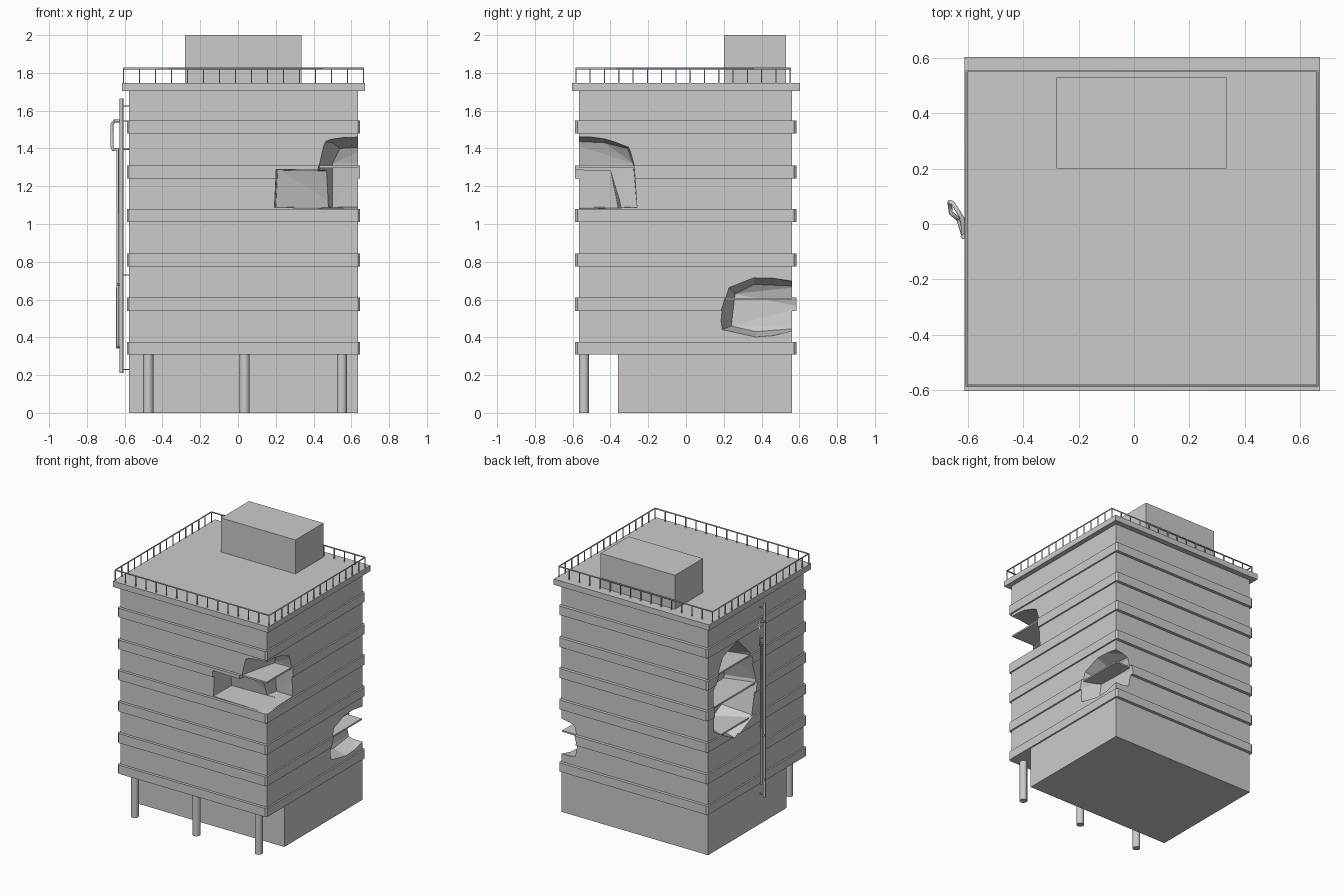
import bpy, bmesh

if "Cube" in bpy.data.objects:
    bpy.data.objects.remove(bpy.data.objects["Cube"])

X0, X1, Y0, Y1 = -0.577, 0.635, -0.566, 0.562   # main wall footprint


def add_mesh(name, bm):
    bmesh.ops.recalc_face_normals(bm, faces=bm.faces)
    me = bpy.data.meshes.new(name)
    bm.to_mesh(me)
    bm.free()
    ob = bpy.data.objects.new(name, me)
    bpy.context.collection.objects.link(ob)
    return ob


def box(name, x0, x1, y0, y1, z0, z1):
    bm = bmesh.new()
    bmesh.ops.create_cube(bm, size=1)
    for v in bm.verts:
        v.co = (x0 + (v.co.x + .5) * (x1 - x0), y0 + (v.co.y + .5) * (y1 - y0),
                z0 + (v.co.z + .5) * (z1 - z0))
    return add_mesh(name, bm)


def tube(name, pts, r, res=2, cyclic=False):
    cu = bpy.data.curves.new(name, 'CURVE')
    cu.dimensions = '3D'
    cu.bevel_depth = r
    cu.bevel_resolution = res
    cu.use_fill_caps = True
    sp = cu.splines.new('POLY')
    sp.points.add(len(pts) - 1)
    for p, co in zip(sp.points, pts):
        p.co = (*co, 1)
    sp.use_cyclic_u = cyclic
    ob = bpy.data.objects.new(name, cu)
    bpy.context.collection.objects.link(ob)
    return ob


def hull(name, pts):
    bm = bmesh.new()
    for p in pts:
        bm.verts.new(p)
    res = bmesh.ops.convex_hull(bm, input=bm.verts)
    loose = {g for g in res['geom_interior'] + res['geom_unused'] if isinstance(g, bmesh.types.BMVert)}
    bmesh.ops.delete(bm, geom=list(loose), context='VERTS')
    ob = add_mesh(name, bm)
    ob.hide_render = True
    return ob


# Tower walls: stacked rings that step out at each floor band (corners chamfered)
def ring(bm, z, o, c):
    a, b, d, e = X0 - o, X1 + o, Y0 - o * 1.8, Y1 + o * 2
    pts = [(a + c, d), (b - c, d), (b, d + c), (b, e - c),
           (b - c, e), (a + c, e), (a, e - c), (a, d + c)]
    return [bm.verts.new((x, y, z)) for x, y in pts]


bands = [(.31, .375), (.54, .61), (.775, .845), (1.01, 1.08), (1.24, 1.31), (1.48, 1.547)]
bm = bmesh.new()
rings = []
for z0, z1 in bands:
    if z0 > .4:
        rings.append(ring(bm, z0, 0, 0))
    rings += [ring(bm, z0, .0115, .012), ring(bm, z1, .0115, .012), ring(bm, z1, 0, 0)]
rings.append(ring(bm, 1.703, 0, 0))
for r, s in zip(rings, rings[1:]):
    for i in range(8):
        j = (i + 1) % 8
        bm.faces.new((r[i], r[j], s[j], s[i]))
bm.faces.new(rings[0])
bm.faces.new(rings[-1])
bmesh.ops.remove_doubles(bm, verts=bm.verts, dist=.0005)
tower = add_mesh("tower_walls", bm)

# Broken openings, carved with faceted hulls
corner = hull("cut_corner", [(x, y, z) for x, y, z in [
    (.40, -.65, 1.082), (.7, -.65, 1.075), (.7, -.26, 1.088), (.50, -.26, 1.09),
    (.41, -.65, 1.31), (.50, -.28, 1.32), (.7, -.275, 1.32),
    (.44, -.65, 1.44), (.48, -.65, 1.458), (.7, -.65, 1.46), (.7, -.43, 1.46),
    (.7, -.30, 1.41), (.54, -.31, 1.40), (.50, -.43, 1.43)]])
recess = hull("cut_recess", [
    (.19, -.65, 1.087), (.20, -.65, 1.29), (.55, -.65, 1.285), (.55, -.65, 1.08),
    (.20, -.36, 1.09), (.21, -.40, 1.285), (.55, -.40, 1.28), (.55, -.34, 1.085)])
back = hull("cut_back_corner", [
    (.7, .165, .43), (.7, .155, .50), (.7, .21, .68), (.7, .36, .74), (.7, .62, .70),
    (.7, .62, .45), (.7, .37, .385), (.52, .24, .46), (.51, .26, .63), (.54, .36, .68),
    (.53, .62, .67), (.50, .62, .56), (.52, .62, .45), (.53, .37, .43)])
outline = [(.51, .88), (.25, .74), (.03, .84), (-.02, 1.1), (.06, 1.34), (.21, 1.49), (.40, 1.43), (.52, 1.2)]
side = hull("cut_left_side", [(-.65, y, z) for y, z in outline] +
            [(-.36, .25 + (y - .25) * .7, 1.1 + (z - 1.1) * .8) for y, z in outline])
for c in (corner, recess, back, side):
    m = tower.modifiers.new("carve", 'BOOLEAN')
    m.operation = 'DIFFERENCE'
    m.solver = 'EXACT'
    m.object = c
    bpy.context.view_layer.objects.active = tower
    bpy.ops.object.modifier_apply(modifier=m.name)
    bpy.data.objects.remove(c)

# Floor slabs left exposed in the openings
box("corner_floor_slab", .405, .632, -.564, -.27, 1.297, 1.309)
box("back_floor_slab", .50, .632, .19, .559, .597, .608)
for i, (z, a, b) in enumerate([(.843, .04, .49), (1.078, -.01, .51), (1.308, .06, .46)]):
    box(f"side_floor_slab_{i}", -.574, -.35, a, b, z - .012, z)

# Ground floor, front columns, roof
box("ground_floor", X0, X1, -.36, Y1, 0, .31)
for i, x in enumerate((-.475, .035, .55)):
    tube(f"front_column_{i}", [(x, -.54, 0), (x, -.54, .32)], .027, 4)
box("roof_cornice", -.613, .672, -.603, .603, 1.703, 1.746)
box("roof_house", -.28, .335, .2, .53, 1.74, 2.0)

# Roof railing
a, b, d, e = -.606, .664, -.583, .552
tube("railing_top", [(a, d, 1.823), (b, d, 1.823), (b, e, 1.823), (a, e, 1.823)], .005, 1, True)
n = 15
for i in range(n):
    t = i / n
    for k, (x, y) in enumerate([(a + (b - a) * t, d), (b, d + (e - d) * t),
                                (b - (b - a) * t, e), (a, e - (e - d) * t)]):
        box(f"railing_post_{k}_{i}", x - .003, x + .003, y - .003, y + .003, 1.74, 1.823)

# Drain pipes with wall brackets on the left side
tube("tall_pipe", [(-.617, -.045, .21), (-.617, -.045, 1.665)], .010)
tube("looped_pipe", [(-.637, .02, .34), (-.637, .02, 1.395), (-.662, .04, 1.395), (-.667, .08, 1.41),
                     (-.667, .08, 1.53), (-.655, .075, 1.545), (-.62, .02, 1.545), (-.617, -.04, 1.53)], .008)
for i, z in enumerate((.23, .73, 1.395, 1.545, 1.625)):
    tube(f"pipe_bracket_{i}", [(-.617, -.045, z), (-.57, -.045, z)], .004, 1)
for i, z in enumerate((.35, .68)):
    tube(f"loop_bracket_{i}", [(-.637, .02, z), (-.617, -.045, z)], .006, 1)
